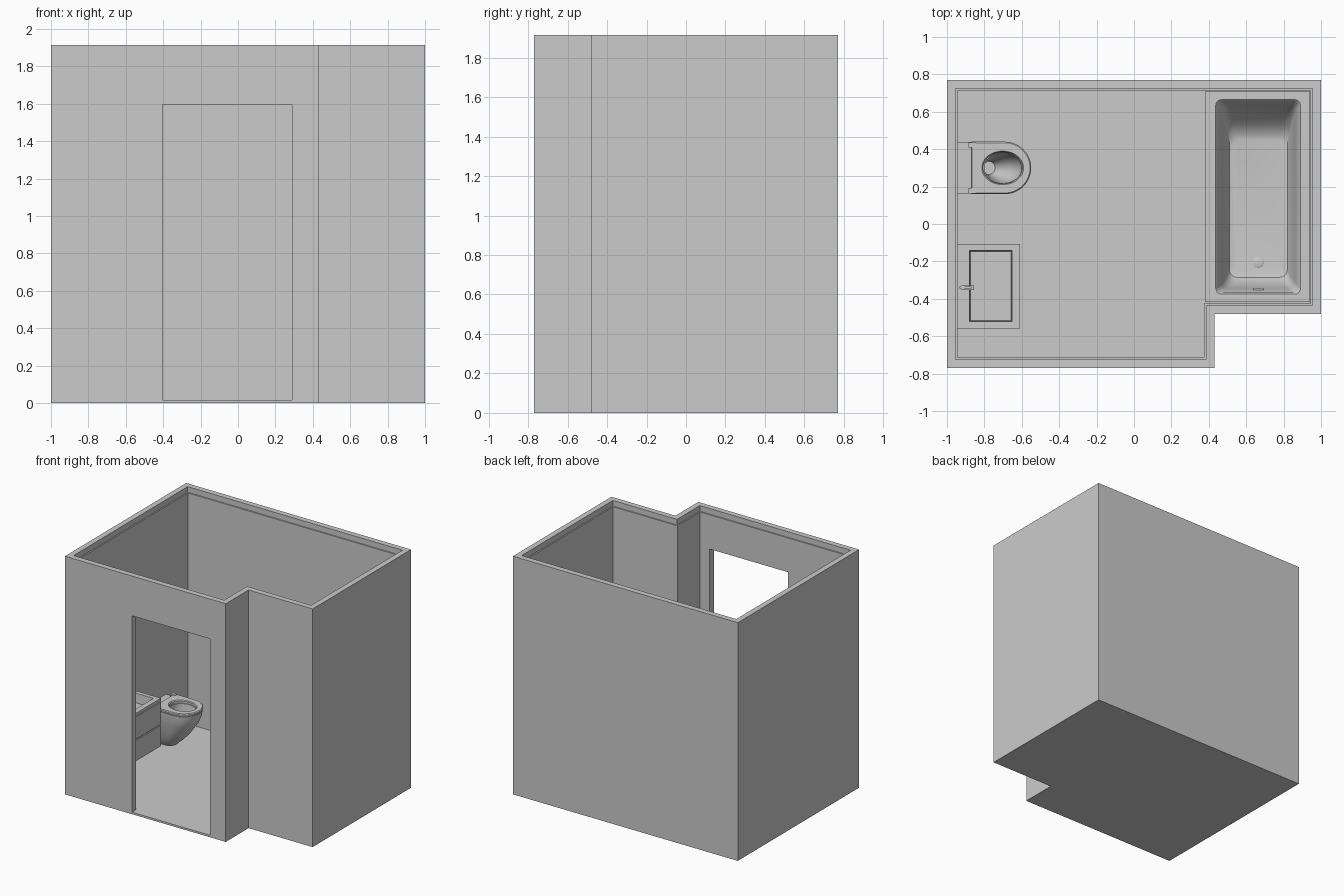
import bpy, bmesh, math

if "Cube" in bpy.data.objects:
    bpy.data.objects.remove(bpy.data.objects["Cube"])


def finish(name, bm, smooth=False):
    bmesh.ops.recalc_face_normals(bm, faces=bm.faces)
    mesh = bpy.data.meshes.new(name)
    bm.to_mesh(mesh)
    bm.free()
    ob = bpy.data.objects.new(name, mesh)
    bpy.context.collection.objects.link(ob)
    bpy.ops.object.select_all(action='DESELECT')
    ob.select_set(True)
    bpy.context.view_layer.objects.active = ob
    if smooth:
        bpy.ops.object.shade_smooth_by_angle(angle=math.radians(35))
    return ob


def loft(name, rings, smooth=False, loop=False):
    """Skin rings of equal point count; cap the ends or join them in a loop."""
    bm = bmesh.new()
    vs = [[bm.verts.new(p) for p in r] for r in rings]
    n = len(vs[0])
    pairs = list(zip(vs, vs[1:])) + ([(vs[-1], vs[0])] if loop else [])
    for a, b in pairs:
        for i in range(n):
            j = (i + 1) % n
            bm.faces.new((a[i], a[j], b[j], b[i]))
    if not loop:
        bm.faces.new(vs[0])
        bm.faces.new(vs[-1])
    return finish(name, bm, smooth)


def rect(x0, x1, y0, y1, z, r=0.0, seg=5):
    """Rectangle ring, with rounded corners when seg > 0."""
    if seg == 0:
        return [(x0, y0, z), (x1, y0, z), (x1, y1, z), (x0, y1, z)]
    pts = []
    for k, (cx, cy) in enumerate([(x1 - r, y1 - r), (x0 + r, y1 - r), (x0 + r, y0 + r), (x1 - r, y0 + r)]):
        for i in range(seg + 1):
            t = math.pi / 2 * (k + i / seg)
            pts.append((cx + r * math.cos(t), cy + r * math.sin(t), z))
    return pts


def box(name, x0, x1, y0, y1, z0, z1):
    return loft(name, [rect(x0, x1, y0, y1, z, seg=0) for z in (z0, z1)])


def ellipse(cx, cy, a, b, z, n=48):
    return [(cx + a * math.cos(2 * math.pi * i / n), cy + b * math.sin(2 * math.pi * i / n), z) for i in range(n)]


def d_ring(back, mid, tip, w, z, cy=0.30, n=48):
    """D outline: square at the back (-x), rounded at the tip (+x)."""
    pts = []
    for i in range(n):
        t = 2 * math.pi * i / n
        c, s = math.cos(t), math.sin(t)
        if c >= -1e-6:
            pts.append((mid + (tip - mid) * c, cy + w * s, z))
        else:
            m = max(abs(c), abs(s))
            pts.append((mid + (mid - back) * c / m, cy + w * s / m, z))
    return pts


def room_ring(d, z):
    """L-shaped room outline moved inward by d."""
    return [(-1 + d, -.77 + d, z), (.43 - d, -.77 + d, z), (.43 - d, -.48 + d, z),
            (1 - d, -.48 + d, z), (1 - d, .77 - d, z), (-1 + d, .77 - d, z)]


# Room shell: floor, walls and stepped lining just below the rim
room = loft("room_walls", [room_ring(0, 0), room_ring(0, 1.915), room_ring(.045, 1.915),
                           room_ring(.045, 1.87), room_ring(.055, 1.87), room_ring(.055, .014)])
cutter = box("door_cutter", -.405, .29, -.9, -.65, .016, 1.595)
cutter.hide_render = True
mod = room.modifiers.new("doorway", 'BOOLEAN')
mod.operation, mod.solver, mod.object = 'DIFFERENCE', 'EXACT', cutter
bpy.context.view_layer.objects.active = room
bpy.ops.object.modifier_apply(modifier=mod.name)
bpy.data.objects.remove(cutter)

# Bathtub with sloping interior
bx = (.38, .94, -.418, .71)
loft("bathtub", [rect(*bx, .014, .002), rect(*bx, .43, .002),
                 rect(.437, .89, -.375, .665, .43, .03), rect(.445, .882, -.367, .655, .42, .03),
                 rect(.468, .86, -.345, .63, .30, .04), rect(.495, .835, -.315, .53, .15, .04),
                 rect(.51, .82, -.285, .475, .115, .04), rect(.53, .80, -.26, .45, .11, .04)], True)
loft("bath_drain", [ellipse(.665, -.205, .03, .03, .10), ellipse(.665, -.205, .03, .03, .114),
                    ellipse(.665, -.205, .024, .024, .117)], True)
box("bath_overflow", .637, .693, -.36, -.342, .325, .345)

# Wall-hung toilet: outer shell going over the rim and down into the bowl
loft("toilet_bowl", [
    d_ring(-.90, -.82, -.76, .055, .055), d_ring(-.91, -.81, -.735, .07, .08),
    d_ring(-.945, -.79, -.70, .085, .11), d_ring(-.945, -.75, -.64, .105, .18),
    d_ring(-.945, -.71, -.585, .125, .26), d_ring(-.945, -.69, -.56, .135, .32),
    d_ring(-.945, -.69, -.555, .138, .36),
    ellipse(-.70, .30, .10, .083, .36), ellipse(-.71, .30, .095, .078, .30),
    ellipse(-.735, .30, .068, .058, .22), ellipse(-.76, .30, .042, .042, .17),
    ellipse(-.775, .30, .032, .035, .13)], True)

# Seat ring
loft("toilet_seat", [
    d_ring(-.868, -.69, -.555, .135, .362), d_ring(-.87, -.69, -.55, .14, .366),
    d_ring(-.87, -.69, -.55, .14, .378), d_ring(-.866, -.69, -.556, .134, .384),
    ellipse(-.702, .30, .112, .09, .384), ellipse(-.702, .30, .105, .085, .378),
    ellipse(-.702, .30, .105, .085, .362)], True, loop=True)
for side in (-1, 1):
    y = .30 + side * .122
    box("seat_hinge", -.885, -.845, y - .014, y + .014, .358, .388)

# Washbasin set in its counter
wb = (-.945, -.61, -.56, -.108)
under = (-.94, -.622, -.55, -.118)
loft("washbasin", [rect(*under, .50, seg=0), rect(*under, .60, seg=0), rect(*wb, .60, seg=0),
                   rect(*wb, .625, seg=0), rect(-.88, -.652, -.522, -.142, .625, seg=0),
                   rect(-.875, -.657, -.517, -.147, .55, seg=0)])
loft("basin_drain", [ellipse(-.83, -.34, .01, .01, z, 16) for z in (.545, .554)], True)

# Vanity cabinet with two drawer fronts
box("vanity_body", -.945, -.62, -.56, -.108, .24, .50)
for z0, z1 in ((.24, .405), (.415, .595)):
    box("drawer_front", -.622, -.61, -.56, -.108, z0, z1)
for y in (-.56, -.118):
    box("vanity_side", -.945, -.62, y, y + .01, .49, .60)

# Mixer tap: post, spout and lever
loft("tap_post", [ellipse(-.915, -.34, .013, .013, z, 20) for z in (.62, .71)], True)
box("tap_spout", -.915, -.855, -.352, -.328, .68, .698)
box("tap_lever", -.932, -.87, -.345, -.335, .71, .718)
